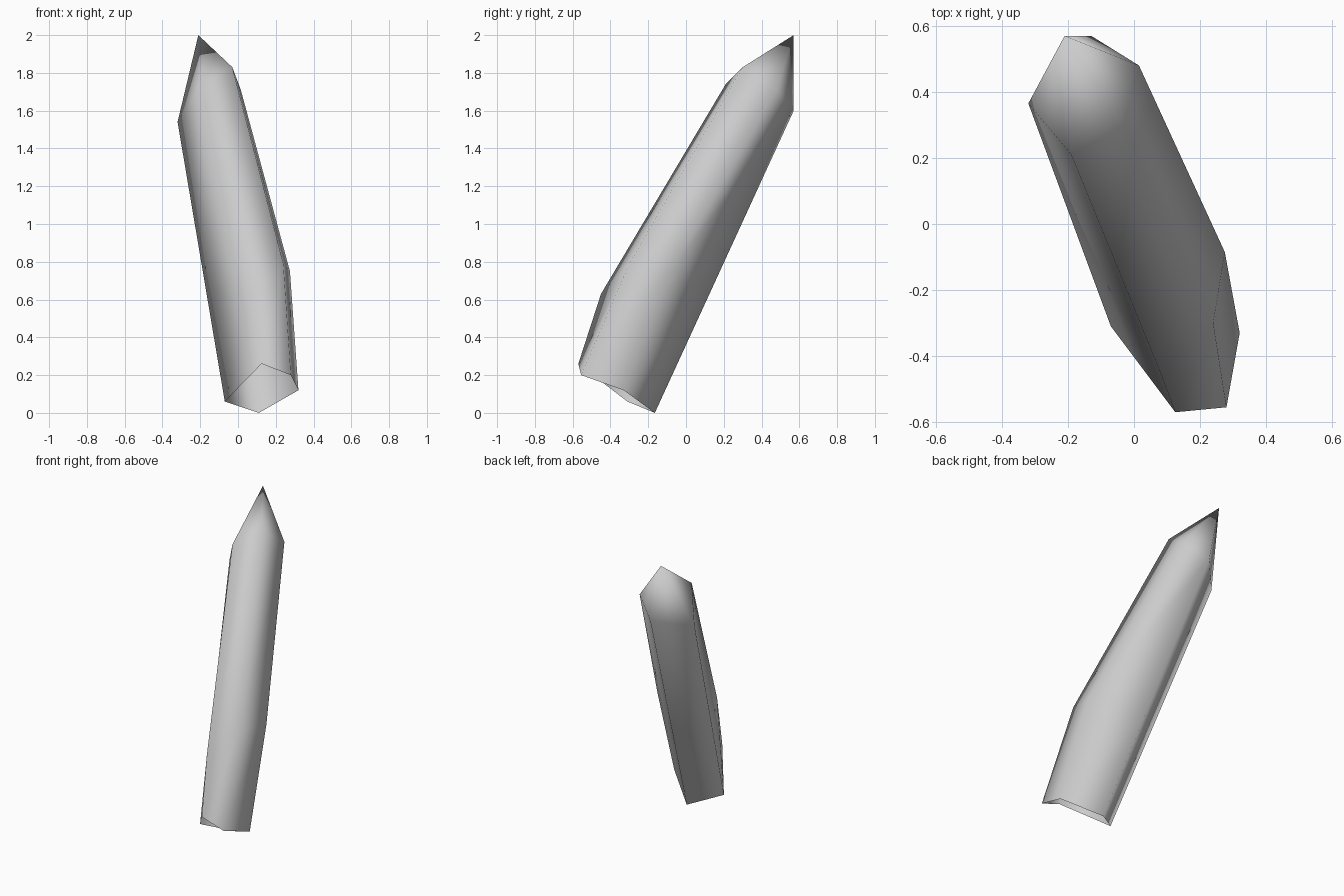
import bpy, bmesh
from mathutils import Vector

cube = bpy.data.objects.get("Cube")
if cube:
    bpy.data.objects.remove(cube, do_unlink=True)

# Single grey stone material
grey = bpy.data.materials.new("stone_grey")
grey.use_nodes = True
colour = (0.6, 0.6, 0.6, 1)
grey.diffuse_color = colour
grey.node_tree.nodes["Principled BSDF"].inputs["Base Color"].default_value = colour

# Five-sided cross-sections, counter-clockwise from the front corner
base = [Vector(p) for p in (
    (0.125, -0.57, 0.26), (0.28, -0.555, 0.2), (0.32, -0.33, 0.12),
    (0.11, -0.165, 0), (-0.07, -0.31, 0.06))]
shoulder = [Vector(p) for p in (
    (-0.19, 0.21, 1.74), (-0.03, 0.3, 1.83), (0.015, 0.48, 1.71),
    (-0.13, 0.57, 1.6), (-0.32, 0.365, 1.54))]
tip = Vector((-0.21, 0.57, 2))

# The front three edges bulge low on the shaft; the back two run straight
waist = [Vector((0.08, -0.45, 0.63)), Vector((0.24, -0.3, 0.79)),
         Vector((0.275, -0.085, 0.75))]
waist += [base[i].lerp(shoulder[i], 0.4) for i in (3, 4)]

# Open-ended shaft closed by a pointed tip
bm = bmesh.new()
rings = [[bm.verts.new(p) for p in ring] for ring in (base, waist, shoulder)]
point = bm.verts.new(tip)
for i in range(5):
    j = (i + 1) % 5
    for low, high in zip(rings, rings[1:]):
        bm.faces.new((low[i], low[j], high[j], high[i]))
    bm.faces.new((rings[-1][i], rings[-1][j], point))
for face in bm.faces:
    face.smooth = True

mesh = bpy.data.meshes.new("crystal_shard")
bm.to_mesh(mesh)
bm.free()
mesh.materials.append(grey)
shard = bpy.data.objects.new("crystal_shard", mesh)
bpy.context.collection.objects.link(shard)
